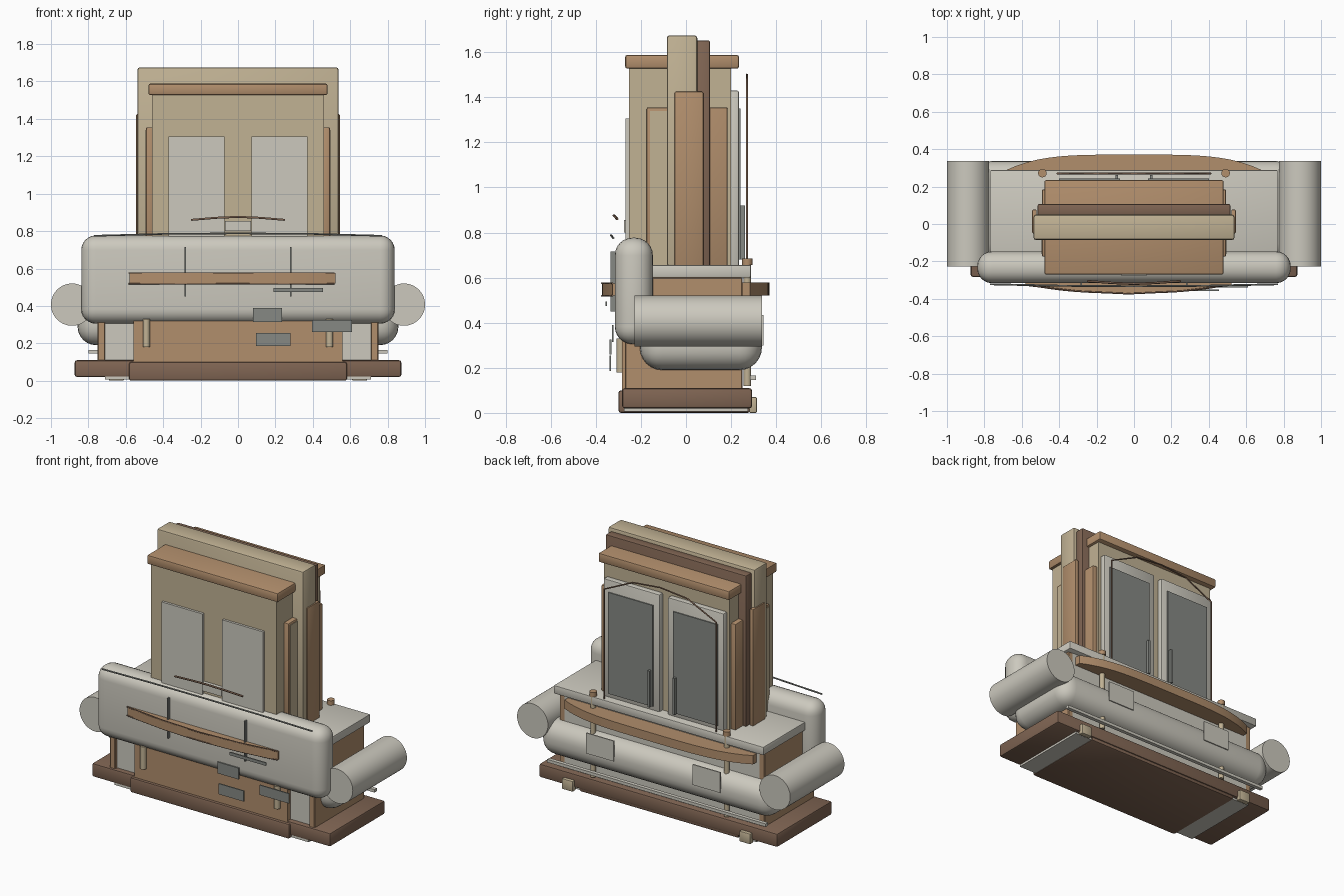
import bpy, bmesh, math
from mathutils import Vector

cube = bpy.data.objects.get("Cube")
if cube:
    bpy.data.objects.remove(cube, do_unlink=True)


def material(name, rgb):
    lin = [((c / 255 + 0.055) / 1.055) ** 2.4 for c in rgb] + [1]
    m = bpy.data.materials.new(name)
    m.use_nodes = True
    m.diffuse_color = lin
    m.node_tree.nodes["Principled BSDF"].inputs["Base Color"].default_value = lin
    return m


GREY = material("pale grey", (204, 201, 190))
BEIGE = material("beige", (193, 178, 148))
WOOD = material("warm wood", (177, 142, 108))
BROWN = material("dark brown", (128, 101, 83))
SLATE = material("slate grey", (134, 137, 132))


def finish(name, bm, mat, smooth=False):
    bmesh.ops.recalc_face_normals(bm, faces=bm.faces)
    me = bpy.data.meshes.new(name)
    bm.to_mesh(me)
    bm.free()
    me.materials.append(mat)
    ob = bpy.data.objects.new(name, me)
    bpy.context.collection.objects.link(ob)
    if smooth:
        bpy.ops.object.select_all(action='DESELECT')
        ob.select_set(True)
        bpy.context.view_layer.objects.active = ob
        bpy.ops.object.shade_smooth_by_angle(angle=math.radians(35))
    return ob


def box(name, mat, x, y, z, bevel=0, seg=2):
    """Box from (min, max) ranges, with optional rounded edges."""
    bm = bmesh.new()
    bmesh.ops.create_cube(bm, size=1)
    for v in bm.verts:
        v.co = Vector([r[0] if c < 0 else r[1] for c, r in zip(v.co, (x, y, z))])
    if bevel:
        bmesh.ops.bevel(bm, geom=bm.edges[:], offset=bevel, segments=seg,
                        profile=0.5, affect='EDGES')
    return finish(name, bm, mat, bevel > 0)


def pair(name, mat, x, y, z, bevel=0, seg=2):
    """Mirrored boxes; x is given for the left (+x) side."""
    box("left_" + name, mat, x, y, z, bevel, seg)
    box("right_" + name, mat, (-x[1], -x[0]), y, z, bevel, seg)


def rod(name, mat, a, b, radius, sides=16):
    a, b = Vector(a), Vector(b)
    bm = bmesh.new()
    bmesh.ops.create_cone(bm, cap_ends=True, segments=sides, radius1=radius,
                          radius2=radius, depth=(b - a).length)
    rot = (b - a).to_track_quat('Z', 'Y')
    for v in bm.verts:
        v.co = rot @ v.co + (a + b) / 2
    return finish(name, bm, mat, True)


def wire(name, mat, points, radius):
    cu = bpy.data.curves.new(name, 'CURVE')
    cu.dimensions = '3D'
    cu.bevel_depth = radius
    cu.bevel_resolution = 1
    cu.use_fill_caps = True
    sp = cu.splines.new('POLY')
    sp.points.add(len(points) - 1)
    for p, co in zip(sp.points, points):
        p.co = (*co, 1)
    cu.materials.append(mat)
    ob = bpy.data.objects.new(name, cu)
    bpy.context.collection.objects.link(ob)


def bowed_shelf(name, mat, x, y_in, y_edge, y_out, z, power):
    """Shelf whose outer edge bows away from the body."""
    n = 24
    mid, half = (x[0] + x[1]) / 2, (x[1] - x[0]) / 2
    outline = [(x[0], y_in)]
    for i in range(n + 1):
        t = 2 * i / n - 1
        outline.append((mid + half * t, y_edge + (y_out - y_edge) * (1 - abs(t) ** power)))
    outline.append((x[1], y_in))
    bm = bmesh.new()
    face = bm.faces.new([bm.verts.new((px, py, z[0])) for px, py in outline])
    ext = bmesh.ops.extrude_face_region(bm, geom=[face])
    for v in ext["geom"]:
        if isinstance(v, bmesh.types.BMVert):
            v.co.z = z[1]
    finish(name, bm, mat, True)


# Base
box("plinth", BROWN, (-.873, .873), (-.283, .293), (.02, .11), .012)
box("plinth_front_step", BROWN, (-.583, .583), (-.30, .285), (0, .1), .012)
box("underside_plate", GREY, (-.71, .71), (-.275, .275), (.006, .05))
pair("back_foot", BEIGE, (.61, .69), (.28, .315), (0, .07), .006)

# Lower body
box("lower_body", GREY, (-.715, .715), (-.25, .25), (.1, .6))
box("lower_front_panel", WOOD, (-.56, .56), (-.283, -.2), (.1, .6))
pair("lower_side_panel", WOOD, (.71, .75), (-.27, .25), (.1, .6), .004, 1)
box("countertop", GREY, (-.768, .768), (-.27, .288), (.6, .655), .006)
box("back_rail", GREY, (-.8, .8), (.285, .31), (.145, .165))

# Cushions and side rolls
box("front_cushion", GREY, (-.838, .838), (-.316, -.147), (.305, .777), .078, 6)
box("back_cushion", GREY, (-.858, .858), (-.205, .337), (.19, .42), .1, 6)
for side, s in (("left", 1), ("right", -1)):
    rod(side + "_side_roll", GREY, (s * .887, -.228, .407), (s * .887, .338, .407), .113, 48)
    rod(side + "_front_peg", BEIGE, (s * .49, -.29, .18), (s * .49, -.29, .33), .019)
    rod(side + "_back_post", BEIGE, (s * .49, .272, .12), (s * .49, .272, .675), .017)
    rod(side + "_back_knob", WOOD, (s * .49, .272, .655), (s * .49, .272, .685), .023)

# Bowed shelves
bowed_shelf("front_shelf", WOOD, (-.58, .52), -.25, -.325, -.372, (.52, .575), 2.5)
bowed_shelf("back_shelf", WOOD, (-.69, .69), .24, .285, .371, (.52, .578), 4)
for label, z in (("upper", .576), ("lower", .519)):
    wire(label + "_shelf_trim", BROWN, [(-.585, -.326, z), (-.3, -.36, z), (-.03, -.373, z),
                                        (.25, -.36, z), (.515, -.326, z)], .004)

# Tower
box("tower_body", BEIGE, (-.46, .46), (-.252, .2), (.65, 1.54))
box("tower_crown", WOOD, (-.479, .479), (-.27, .235), (1.527, 1.588), .01)
box("tower_main_slab", BEIGE, (-.537, .537), (-.085, .05), (.65, 1.675), .012)
box("tower_rear_slab", BROWN, (-.515, .515), (.045, .107), (.65, 1.652), .008)
pair("tower_wide_side_panel", WOOD, (.45, .492), (-.175, .185), (.65, 1.355), .008)
pair("tower_side_inset", BEIGE, (.49, .495), (-.16, -.08), (.65, 1.34))
pair("tower_narrow_side_panel", WOOD, (.52, .545), (-.05, .077), (.65, 1.425), .006)

# Front doors
pair("front_door", GREY, (.072, .372), (-.268, -.25), (.66, 1.305))
box("front_latch", GREY, (-.07, .07), (-.275, -.25), (.8, .855))

# Back doors with panels, handles and arched wire
pair("back_door", GREY, (.03, .44), (.19, .235), (.65, 1.43), .008)
pair("back_door_panel", SLATE, (.075, .4), (.23, .242), (.68, 1.35))
pair("back_door_handle", SLATE, (.085, .1), (.24, .262), (.68, .92))
wire("back_arch_wire", BROWN, [(-.41, .27, .655), (-.41, .27, 1.38), (-.2, .27, 1.48),
                               (0, .27, 1.5), (.2, .27, 1.48), (.41, .27, 1.38),
                               (.41, .27, .655)], .005)

# Front cushion trim
wire("cushion_top_piping", SLATE, [(-.77, -.322, .775), (-.4, -.33, .785), (0, -.333, .788),
                                   (.4, -.33, .785), (.77, -.322, .775)], .005)
wire("bowed_handle", BROWN, [(-.25, -.305, .86), (-.12, -.315, .871), (0, -.32, .876),
                             (.12, -.315, .871), (.25, -.305, .86)], .006)
pair("cushion_strap", SLATE, (.278, .286), (-.335, -.314), (.45, .715))

# Small plates
box("upper_bar_plate", SLATE, (.19, .455), (-.358, -.35), (.475, .495))
box("upper_plate", SLATE, (.08, .235), (-.329, -.321), (.315, .39))
box("outer_plate", SLATE, (.395, .61), (-.339, -.331), (.26, .325))
box("lower_plate", SLATE, (.095, .28), (-.34, -.332), (.185, .255))
pair("back_plate", GREY, (.29, .49), (.336, .344), (.3, .435))
